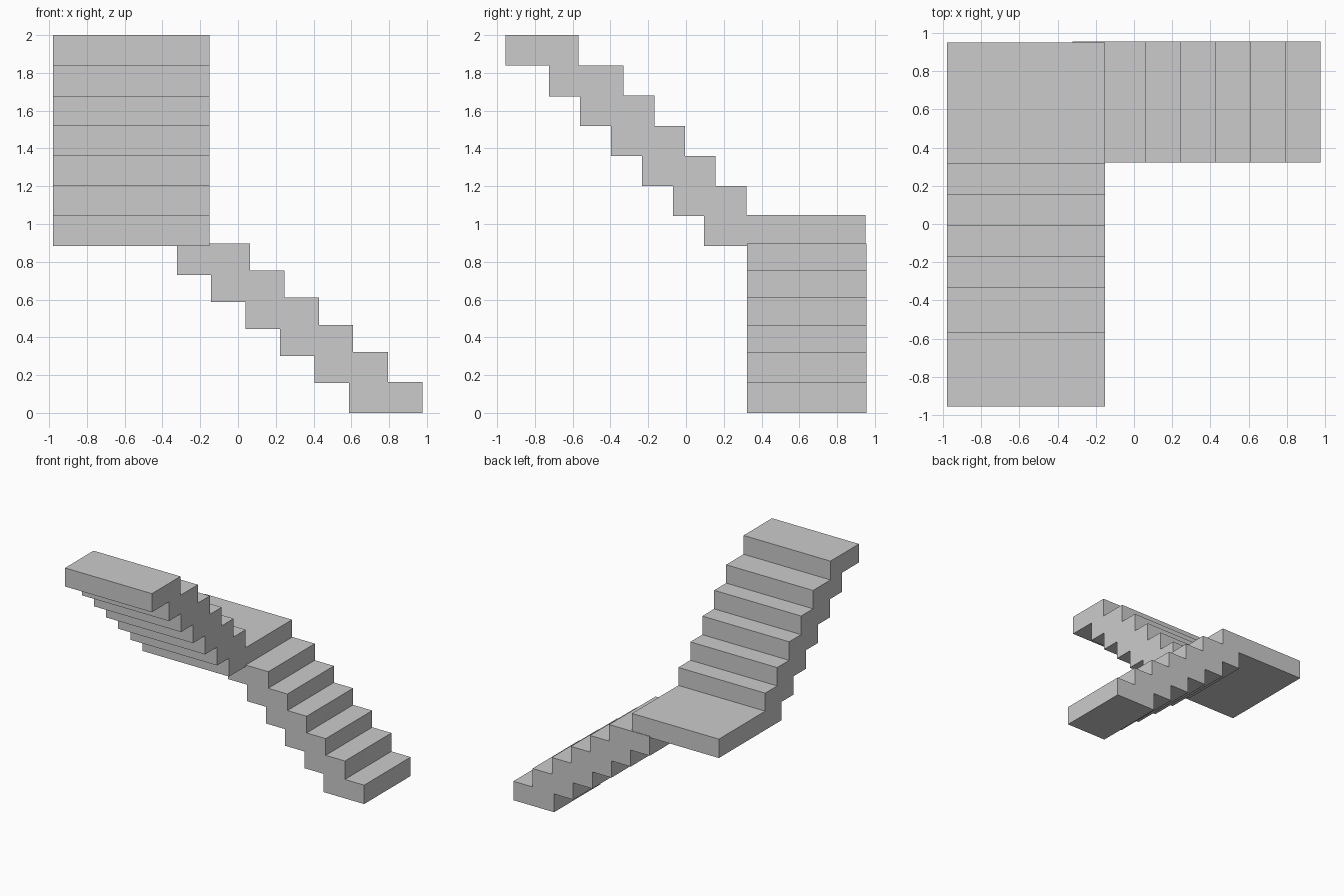
import bpy, bmesh
from mathutils import Vector

if "Cube" in bpy.data.objects:
    bpy.data.objects.remove(bpy.data.objects["Cube"])


def extrude_profile(name, points, place, direction):
    """Extrude a closed 2D outline along a direction into a solid."""
    bm = bmesh.new()
    face = bm.faces.new([bm.verts.new(place(a, z)) for a, z in points])
    ret = bmesh.ops.extrude_face_region(bm, geom=[face])
    moved = [v for v in ret["geom"] if isinstance(v, bmesh.types.BMVert)]
    bmesh.ops.translate(bm, vec=Vector(direction), verts=moved)
    bmesh.ops.recalc_face_normals(bm, faces=bm.faces)
    mesh = bpy.data.meshes.new(name)
    bm.to_mesh(mesh)
    bm.free()
    obj = bpy.data.objects.new(name, mesh)
    bpy.context.collection.objects.link(obj)


def stair_outline(edges_top, heights_top, edges_bottom, heights_bottom):
    """Stepped top line one way, stepped underside back again."""
    points = []
    for i, z in enumerate(heights_top):
        points += [(edges_top[i], z), (edges_top[i + 1], z)]
    back = []
    for i, z in enumerate(heights_bottom):
        back += [(edges_bottom[i], z), (edges_bottom[i + 1], z)]
    return points + back[::-1]


# Lower flight, rising towards -x
lower = stair_outline(
    [0.976, 0.793, 0.61, 0.428, 0.245, 0.063, -0.323],
    [0.163, 0.322, 0.466, 0.61, 0.753, 0.896],
    [0.976, 0.588, 0.406, 0.223, 0.041, -0.142, -0.323],
    [0.0, 0.157, 0.301, 0.444, 0.588, 0.73])
extrude_profile("lower_flight", lower, lambda a, z: (a, 0.323, z), (0, 0.633, 0))

# Upper flight with the landing, rising towards -y
upper = stair_outline(
    [0.951, 0.32, 0.157, -0.006, -0.168, -0.331, -0.568, -0.956],
    [1.047, 1.202, 1.36, 1.52, 1.68, 1.838, 2.0],
    [0.951, 0.095, -0.068, -0.233, -0.397, -0.56, -0.724, -0.956],
    [0.884, 1.042, 1.2, 1.36, 1.518, 1.675, 1.84])
# Merge the corner where the top slab meets the next step nearly level
extrude_profile("upper_flight_and_landing", upper,
                lambda a, z: (-0.979, a, z), (0.828, 0, 0))
